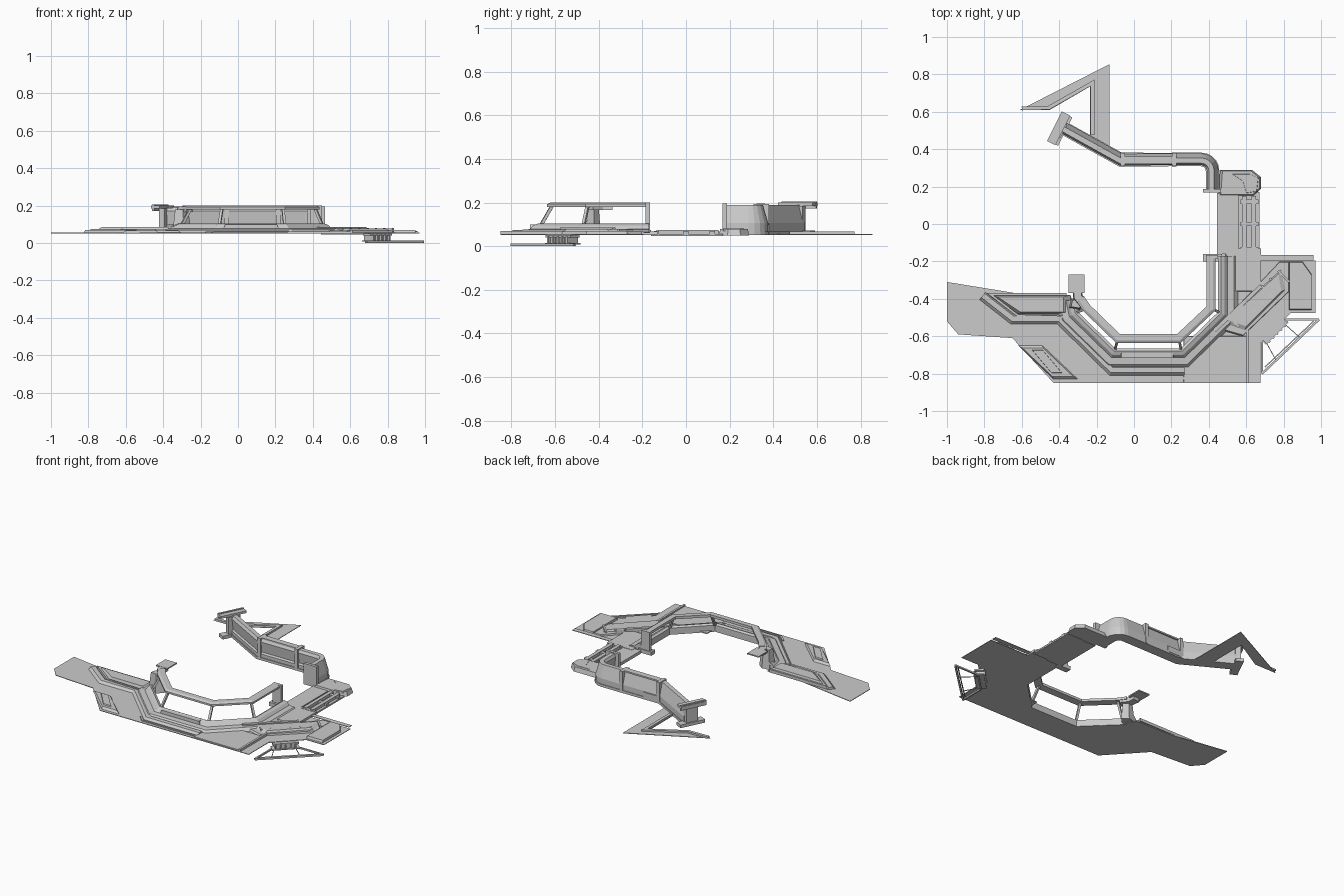
import bpy, bmesh, math
from mathutils import Vector

if "Cube" in bpy.data.objects:
    bpy.data.objects.remove(bpy.data.objects["Cube"])

Z = 0.055  # deck level


def finish(name, bm):
    bmesh.ops.recalc_face_normals(bm, faces=bm.faces)
    me = bpy.data.meshes.new(name)
    bm.to_mesh(me)
    bm.free()
    ob = bpy.data.objects.new(name, me)
    bpy.context.collection.objects.link(ob)
    return ob


def prism(name, pts, z0, z1, top=1.0):
    """Extruded outline; the top is scaled about its middle."""
    bm = bmesh.new()
    c = sum((Vector(p) for p in pts), Vector((0, 0))) / len(pts)
    lo = [bm.verts.new((x, y, z0)) for x, y in pts]
    hi = [bm.verts.new((c.x + (x - c.x) * top, c.y + (y - c.y) * top, z1)) for x, y in pts]
    n = len(pts)
    for i in range(n):
        j = (i + 1) % n
        bm.faces.new((lo[i], lo[j], hi[j], hi[i]))
    bm.faces.new(lo[::-1])
    bm.faces.new(hi)
    return finish(name, bm)


def rect(name, x0, x1, y0, y1, z0, z1, top=1.0):
    return prism(name, [(x0, y0), (x1, y0), (x1, y1), (x0, y1)], z0, z1, top)


def sweep(name, path, profile):
    """Mitred sweep of a (left offset, z) profile along a flat path."""
    p = [Vector(q) for q in path]
    bm = bmesh.new()
    rings = []
    for i, q in enumerate(p):
        a = (q - p[i - 1]).normalized() if i else (p[1] - q).normalized()
        b = (p[i + 1] - q).normalized() if i < len(p) - 1 else a
        na, nb = Vector((-a.y, a.x)), Vector((-b.y, b.x))
        m = (na + nb) / (1 + na.dot(nb))
        rings.append([bm.verts.new((q.x + m.x * d, q.y + m.y * d, z)) for d, z in profile])
    n = len(profile)
    for r, s in zip(rings, rings[1:]):
        for i in range(n):
            j = (i + 1) % n
            bm.faces.new((r[i], r[j], s[j], s[i]))
    bm.faces.new(rings[0])
    bm.faces.new(rings[-1][::-1])
    return finish(name, bm)


def strip(name, path, w, z0, z1):
    return sweep(name, path, [(-w / 2, z0), (w / 2, z0), (w / 2, z1), (-w / 2, z1)])


def beam(name, a, b, w):
    """Square bar between two points in space."""
    a, b = Vector(a), Vector(b)
    bm = bmesh.new()
    bmesh.ops.create_cube(bm, size=1)
    for v in bm.verts:
        v.co = Vector((v.co.x * w, v.co.y * w, v.co.z * (b - a).length))
    ob = finish(name, bm)
    ob.rotation_euler = (b - a).to_track_quat('Z', 'Y').to_euler()
    ob.location = (a + b) / 2
    return ob


# Main deck plate
prism("main_deck", [(-1, -.31), (-.6, -.375), (-.34, -.38), (-.31, -.47), (-.1, -.665), (.25, -.665),
                    (.45, -.47), (.45, -.15), (.68, -.13), (.68, -.195), (.97, -.195), (.97, -.475), (.84, -.475),
                    (.675, -.64), (.675, -.85), (-.43, -.85), (-.65, -.61), (-.94, -.59), (-1, -.52)],
      Z - .004, Z)

# Front gallery: lower sill, upper rail, mullions
sill = [(.45, -.17), (.45, -.47), (.25, -.665), (-.1, -.665), (-.30, -.47), (-.315, -.4)]
rail = [(.41, -.165), (.41, -.45), (.24, -.61), (-.085, -.61), (-.25, -.45), (-.285, -.40)]
sweep("gallery_sill", sill, [(0, Z - .004), (0, .095), (.015, .103), (.035, .095), (.05, .078),
                             (.085, .075), (.105, Z)])
sweep("gallery_top_rail", rail, [(-.022, .183), (.026, .18), (.026, .192), (.012, .2), (-.022, .2)])
for i in range(1, 5):
    beam("gallery_mullion", (*sill[i], .095), (*rail[i], .19), .014)
rect("right_end_post", .385, .45, -.185, -.165, Z, .2)
rect("right_end_foot", .37, .47, -.2, -.16, Z - .005, .075)
rect("sill_vent", -.08, .22, -.715, -.69, .07, .1, .92)

# Left end post with its cantilevered top plate
prism("left_post", [(-.35, -.45), (-.29, -.46), (-.25, -.42), (-.29, -.39), (-.34, -.4)], Z, .18, .7)
sweep("left_post_cap", [(-.26, -.44), (-.3, -.39), (-.305, -.34)],
      [(-.025, .165), (.025, .165), (.02, .195), (-.02, .195)])
rect("left_cap_plate", -.35, -.265, -.37, -.27, .188, .196)

# Deck trim bands
sweep("outer_trim", [(.27, -.785), (-.12, -.785), (-.4, -.51), (-.65, -.51), (-.81, -.385)],
      [(-.025, Z), (-.018, .07), (.01, .07), (.025, Z)])
strip("edge_trim", [(.27, -.825), (-.13, -.825), (-.17, -.785)], .012, Z, .062)
prism("left_console", [(-.78, -.38), (-.34, -.38), (-.34, -.48), (-.63, -.48)], Z, .085, .8)
strip("console_border", [(-.3, -.5), (-.62, -.49), (-.77, -.375), (-.36, -.375)], .012, Z, .075)
prism("left_hatch", [(-.62, -.65), (-.49, -.65), (-.3, -.83), (-.43, -.83)], Z, .068, .85)
prism("left_hatch_panel", [(-.55, -.67), (-.49, -.67), (-.38, -.8), (-.44, -.8)], .06, .075, .9)
rect("front_right_panel", .265, .605, -.845, -.60, Z, .061, .99)
strip("front_right_seam", [(.605, -.85), (.605, -.56)], .014, Z, .07)

# Diagonal stepped block on the right deck
prism("diagonal_base", [(.44, -.56), (.58, -.6), (.83, -.36), (.83, -.2), (.78, -.2)], Z, .066, .97)
prism("diagonal_block", [(.47, -.53), (.59, -.57), (.81, -.35), (.79, -.24)], .064, .078, .85)
for k in range(7):
    t = k / 6
    x, y = .5 + .27 * t, -.49 + .24 * t
    beam("diagonal_rib", (x, y, .07), (x + .06, y - .06, .073), .012)
strip("diagonal_rail", [(.43, -.57), (.68, -.33)], .02, Z, .085)
prism("corner_panel", [(.83, -.2), (.9, -.2), (.95, -.27), (.95, -.46), (.83, -.46)], Z, .07, .96)
rect("corner_back_lip", .68, .96, -.195, -.165, .06, .064)

# Walkway joining front and back
rect("walkway_deck", .445, .56, -.16, .165, .046, .066)
rect("walkway_bed", .55, .67, -.15, .17, .046, .056)
for x in (.59, .64):
    strip("walkway_rail", [(x, -.135), (x, .15)], .024, .05, .074)
for y in (-.135, 0, .12):
    rect("walkway_crossbar", .57, .665, y - .012, y + .012, .05, .07)
rect("walkway_front_plate", .49, .68, -.36, -.13, Z, .068, .98)
rect("walkway_locker", .455, .49, -.35, -.27, Z, .085)
prism("walkway_back_block", [(.45, .15), (.64, .15), (.68, .19), (.68, .25), (.63, .29), (.46, .29)],
      .048, .078, .9)
prism("back_block_ridge", [(.6, .16), (.66, .17), (.67, .25), (.62, .27), (.52, .27), (.58, .23)], .07, .08, .9)

# Rear wall: rounded corner, long run, angled end
arc = [(.36 + .06 * math.cos(a), .285 + .06 * math.sin(a)) for a in [math.pi / 2 * i / 5 for i in range(6)]]
wall = [(.42, .175)] + arc + [(.22, .345), (-.07, .343), (-.38, .515)]
sweep("rear_wall", wall, [(-.032, Z), (-.032, .105), (-.008, .188), (.02, .188), (.03, .17), (.022, .1),
                          (.03, .09), (.03, Z)])
strip("wall_base_lip", wall, .072, Z - .004, .068)
rect("wall_start_flange", .37, .465, .168, .188, Z, .195)
for x in (-.06, .215):
    rect("wall_frame", x - .012, x + .012, .308, .382, Z, .194, .95)
rect("wall_top_panel", -.05, .205, .322, .362, .185, .195)
rect("wall_back_step", -.05, .05, .37, .382, .06, .1)

# Flared end of the rear wall
u, v = Vector((.085, .17)).normalized(), Vector((-.87, .45))
c = Vector((-.39, .505))


def end_bar(name, shift, half, wid, z0, z1):
    m = c + v * shift
    strip(name, [m - u * half, m + u * half], wid, z0, z1)


end_bar("end_post", 0, .04, .035, Z, .185)
end_bar("end_foot", 0, .085, .05, Z - .004, .072)
end_bar("end_cap", .015, .088, .05, .185, .2)
end_bar("end_lip", .03, .088, .012, .172, .205)

# Rear wing plate with raised inner border
prism("rear_wing", [(-.61, .61), (-.13, .855), (-.13, .415), (-.235, .475), (-.235, .735), (-.45, .61)], Z - .004, Z)
strip("wing_border", [(-.6, .618), (-.455, .622), (-.222, .755), (-.222, .475)], .02, Z, .066)

# Underside mount and its outrigger frame at the right corner
mid, d = Vector((.745, -.565)), Vector((1, 1)).normalized()
for h, w, z0, z1 in ((.085, .06, .008, .014), (.06, .045, .014, .04), (.08, .06, .04, Z - .003)):
    strip("mount_block", [mid - d * h, mid + d * h], w, z0, z1)
for k in range(-2, 3):
    q = mid + d * k * .03
    strip("mount_fin", [q + Vector((-.025, .025)), q + Vector((.025, -.025))], .01, .012, .045)
A, B, C, D = (.685, -.8, .006), (.99, -.51, .006), (.81, -.51, .006), (.685, -.63, .006)
for a, b, w in ((A, B, .012), (B, C, .01), (D, A, .01), (C, D, .01)):
    beam("outrigger_bar", a, b, w)
beam("outrigger_inner_bar", (.7, -.765, .006), (.96, -.52, .006), .006)
for a, b in (((.7, -.62), (.76, -.73)), ((.8, -.53), (.89, -.61))):
    beam("outrigger_brace", (*a, .006), (*b, .006), .004)
